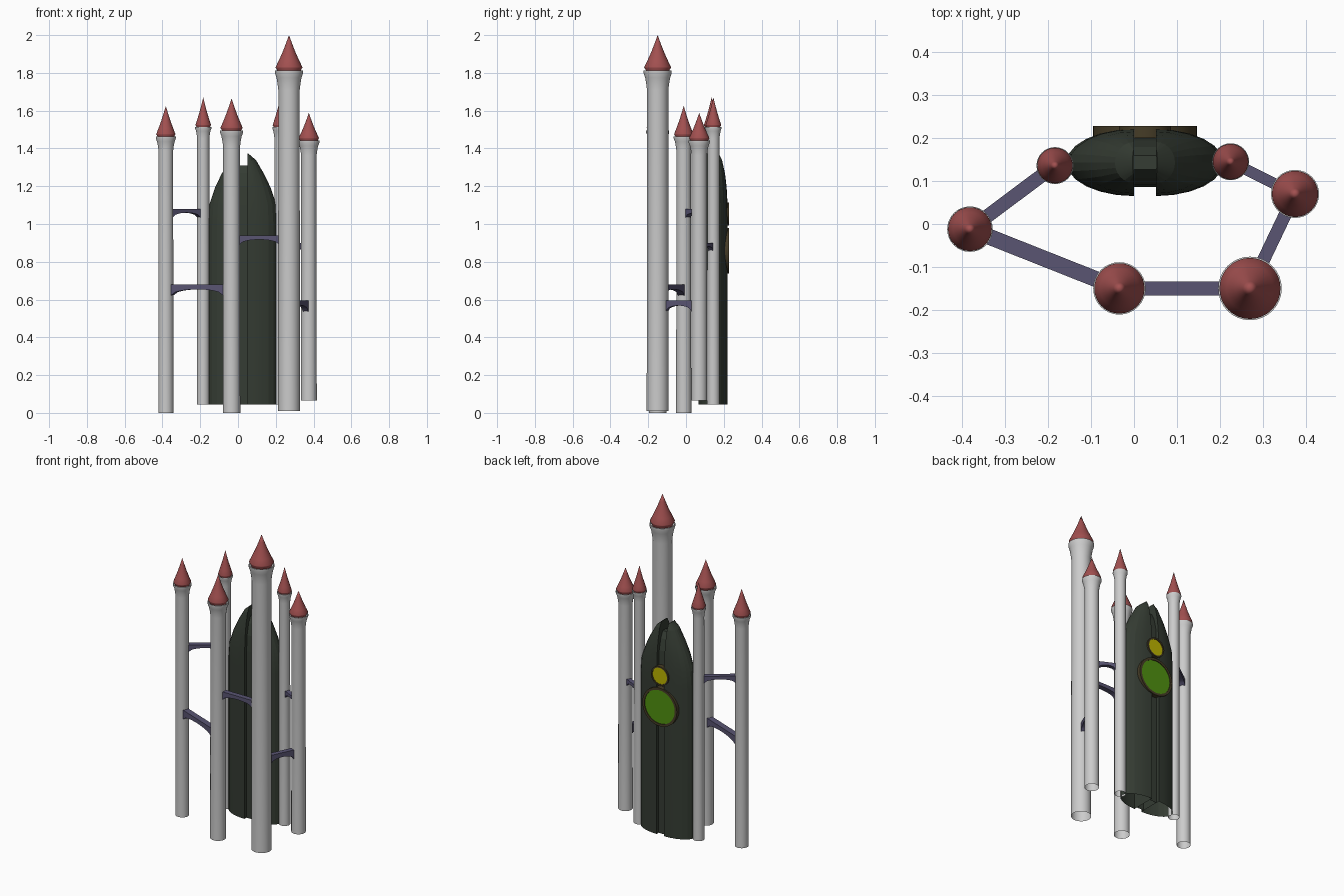
import bpy, bmesh, math
from mathutils import Vector

if "Cube" in bpy.data.objects:
    bpy.data.objects.remove(bpy.data.objects["Cube"])


def material(name, rgb):
    m = bpy.data.materials.new(name)
    m.diffuse_color = (*rgb, 1)
    m.use_nodes = True
    m.node_tree.nodes["Principled BSDF"].inputs["Base Color"].default_value = m.diffuse_color
    return m


RED = material("roof_red", (0.36, 0.08, 0.08))
STONE = material("dark_stone", (0.035, 0.045, 0.033))
SLATE = material("bridge_slate", (0.10, 0.09, 0.17))
BROWN = material("frame_brown", (0.06, 0.045, 0.02))
GREEN = material("face_green", (0.08, 0.28, 0.005))
YELLOW = material("face_yellow", (0.5, 0.45, 0.0))


def finish(bm, name, mat=None, smooth=True, angle=35):
    bmesh.ops.recalc_face_normals(bm, faces=bm.faces)
    me = bpy.data.meshes.new(name)
    bm.to_mesh(me)
    bm.free()
    ob = bpy.data.objects.new(name, me)
    bpy.context.collection.objects.link(ob)
    if mat:
        me.materials.append(mat)
    if smooth:
        bpy.ops.object.select_all(action='DESELECT')
        ob.select_set(True)
        bpy.context.view_layer.objects.active = ob
        bpy.ops.object.shade_smooth_by_angle(angle=math.radians(angle))
    return ob


def loft(bm, rings, closed=True):
    """Skin a list of point rings; returns the vertex rings."""
    vr = [[bm.verts.new(p) for p in r] for r in rings]
    n = len(vr[0])
    for a, b in zip(vr, vr[1:]):
        for i in range(n if closed else n - 1):
            j = (i + 1) % n
            bm.faces.new((a[i], a[j], b[j], b[i]))
    return vr


def lathe(name, profile, x, y, mat=None, n=32):
    bm = bmesh.new()
    loft(bm, [[(x + r * math.cos(2 * math.pi * i / n),
                y + r * math.sin(2 * math.pi * i / n), z) for i in range(n)]
              for r, z in profile])
    bmesh.ops.remove_doubles(bm, verts=bm.verts, dist=1e-5)
    return finish(bm, name, mat)


# Towers: x, y, base z, roof eave z, tip z, brim radius, shaft radius
towers = {
    "left": (-0.382, -0.012, 0.0, 1.476, 1.625, 0.053, 0.040),
    "back_left": (-0.184, 0.136, 0.045, 1.524, 1.67, 0.043, 0.033),
    "front": (-0.034, -0.150, 0.0, 1.510, 1.665, 0.061, 0.046),
    "tall": (0.270, -0.150, 0.01, 1.830, 2.0, 0.074, 0.058),
    "right": (0.375, 0.070, 0.065, 1.455, 1.588, 0.056, 0.042),
    "back_right": (0.225, 0.145, 0.045, 1.524, 1.67, 0.043, 0.033),
}
for name, (x, y, z0, ze, zt, rb, rs) in towers.items():
    zc = ze - 0.25 * rb                     # crown top, just under the eave
    d = rb - rs
    # Shaft with flared crown and an inset rim
    lathe(name + "_tower_shaft",
          [(rs, z0), (rs * 0.97, zc - 1.4 * rb), (rs + 0.15 * d, zc - 0.95 * rb),
           (rs + 0.5 * d, zc - 0.5 * rb), (rb, zc - 0.18 * rb), (rb, zc),
           (rb * 0.92, zc), (rb * 0.9, zc - 0.1 * rb), (0, zc - 0.1 * rb)], x, y)
    # Concave pointed roof
    h = zt - ze
    lathe(name + "_tower_roof",
          [(rb * 0.8, zc - 0.1 * rb), (rb * 0.82, zc), (rb * 0.96, ze - 0.03 * rb),
           (rb * 0.96, ze), (rb * 0.74, ze + 0.2 * h), (rb * 0.46, ze + 0.47 * h),
           (rb * 0.22, ze + 0.74 * h), (0, zt)], x, y, RED)


# Arched bridges: from, to, top z, depth at ends, width
def bridge(a, b, top, depth, width):
    ta, tb = towers[a], towers[b]
    p, q = Vector(ta[:2]), Vector(tb[:2])
    u = (q - p).normalized()
    p, q = p + u * ta[6] * 0.9, q - u * tb[6] * 0.9
    s = Vector((-u.y, u.x)) * width / 2
    n = 12
    rings = []
    for i in range(n + 1):
        t = i / n
        c = p.lerp(q, t)
        e = max(0, 1 - (2 * t - 1) ** 2) ** 0.5
        low = top - depth * (1 - 0.55 * e)
        rings.append([(*(c + s), top), (*(c - s), top), (*(c - s), low), (*(c + s), low)])
    bm = bmesh.new()
    vr = loft(bm, rings)
    bm.faces.new(vr[0])
    bm.faces.new(vr[-1])
    finish(bm, f"bridge_{a}_to_{b}", SLATE)


bridge("left", "back_left", 1.08, 0.045, 0.032)
bridge("left", "front", 0.68, 0.058, 0.037)
bridge("front", "tall", 0.94, 0.050, 0.032)
bridge("tall", "right", 0.595, 0.060, 0.030)
bridge("back_right", "right", 0.90, 0.042, 0.026)

# Main hall: two mirrored half shells with a slot between them
CX, CY, SLOT = 0.0255, 0.143, 0.0255
levels = [(0.045, 0.183, 0.078), (1.0, 0.183, 0.078), (1.105, 0.176, 0.077),
          (1.195, 0.146, 0.072), (1.264, 0.113, 0.064), (1.338, 0.070, 0.048),
          (1.373, 0.029, 0.030)]
for side, name in ((-1, "hall_left_half"), (1, "hall_right_half")):
    rings = []
    for z, w, d in levels:
        rings.append([(CX + side * (SLOT + (w - SLOT) * math.sin(math.pi * k / 12)),
                       CY - d * math.cos(math.pi * k / 12), z) for k in range(13)])
    bm = bmesh.new()
    vr = loft(bm, rings)
    bm.faces.new(vr[-1])
    finish(bm, name, STONE, angle=12)

# Recessed spine filling the slot
bm = bmesh.new()
spine = [(0.045, 0.057), (1.10, 0.057), (1.20, 0.052), (1.27, 0.036), (1.31, 0.016)]
vr = loft(bm, [[(CX - SLOT, CY - d, z), (CX + SLOT, CY - d, z),
                (CX + SLOT, CY + d, z), (CX - SLOT, CY + d, z)] for z, d in spine])
bm.faces.new(vr[-1])
finish(bm, "hall_spine", STONE, smooth=False)


# Round windows on the back: frame ring and coloured face
def window(name, z, r, rim, y0, mat):
    def ring(rad, y, n=40):
        return [(CX + rad * math.cos(2 * math.pi * i / n), y,
                 z + rad * math.sin(2 * math.pi * i / n)) for i in range(n)]
    bm = bmesh.new()
    vr = loft(bm, [ring(r, y0), ring(r, 0.228), ring(r - rim, 0.228), ring(r - rim, 0.222)])
    bm.faces.new(vr[0])
    finish(bm, name + "_frame", BROWN)
    bm = bmesh.new()
    bm.faces.new([bm.verts.new(p) for p in ring(r - rim, 0.2235)])
    ob = finish(bm, name + "_face", mat, smooth=False)
    if ob.data.polygons[0].normal.y < 0:
        ob.data.flip_normals()


window("large_window", 0.858, 0.121, 0.015, 0.185, GREEN)
window("small_window", 1.054, 0.061, 0.009, 0.200, YELLOW)
